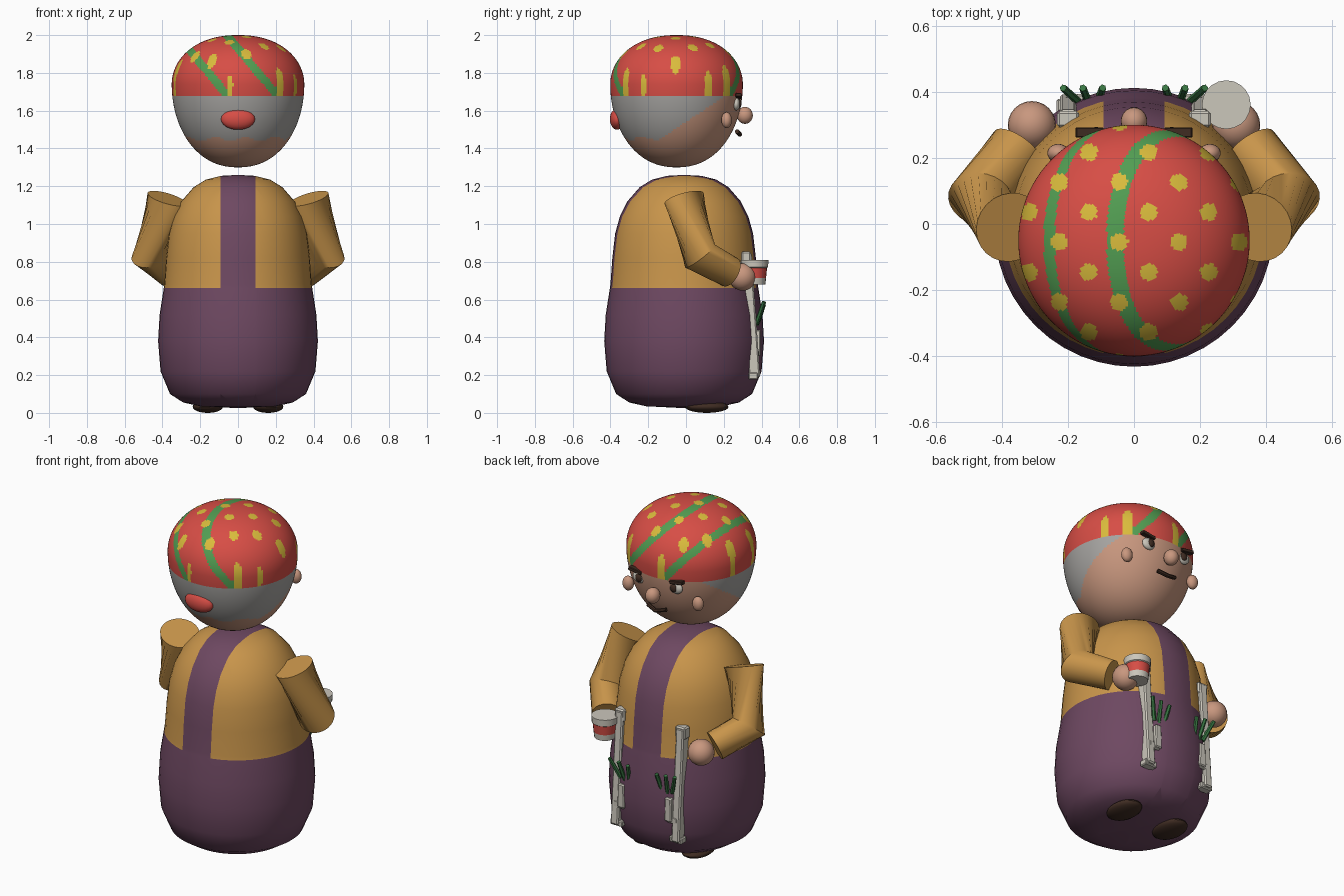
import bpy, bmesh
from math import pi, sin, cos
from mathutils import Vector, Matrix

cube = bpy.data.objects.get("Cube")
if cube:
    bpy.data.objects.remove(cube)


def material(name, rgb):
    m = bpy.data.materials.new(name)
    m.use_nodes = True
    m.diffuse_color = (*rgb, 1)
    bsdf = next(n for n in m.node_tree.nodes if n.type == 'BSDF_PRINCIPLED')
    bsdf.inputs["Base Color"].default_value = (*rgb, 1)
    return m


PURPLE = material("plum", (.155, .065, .12))
TAN = material("mustard", (.58, .30, .07))
SKIN = material("skin", (.58, .31, .21))
GREY = material("grey_hair", (.38, .37, .355))
RED = material("red", (.68, .075, .06))
GREEN = material("green", (.085, .34, .085))
YELLOW = material("yellow", (.70, .50, .045))
WHITE = material("off_white", (.60, .57, .50))
BROWN = material("dark_brown", (.05, .025, .016))
LEAF = material("leaf_green", (.04, .18, .055))


def finish(name, bm, mats, rule=None, sharp=0.7):
    """Turn the bmesh into an object, colour by rule, smooth but keep creases."""
    bmesh.ops.remove_doubles(bm, verts=bm.verts, dist=1e-5)
    bmesh.ops.recalc_face_normals(bm, faces=bm.faces)
    for f in bm.faces:
        f.smooth = True
        if rule:
            f.material_index = rule(f.calc_center_median())
    for e in bm.edges:
        e.smooth = len(e.link_faces) == 2 and e.calc_face_angle() < sharp
    mesh = bpy.data.meshes.new(name)
    bm.to_mesh(mesh)
    bm.free()
    for m in mats:
        mesh.materials.append(m)
    ob = bpy.data.objects.new(name, mesh)
    bpy.context.scene.collection.objects.link(ob)
    return ob


def loft(points, radii, sides, axis=None):
    """Capped rings along a path; a fixed axis makes a lathe."""
    bm = bmesh.new()
    pts = [Vector(p) for p in points]
    rings = []
    for i, (p, r) in enumerate(zip(pts, radii)):
        into = (p - pts[i - 1]).normalized() if i else Vector()
        out = (pts[i + 1] - p).normalized() if i + 1 < len(pts) else Vector()
        q = (axis or (into + out)).to_track_quat('Z', 'Y')
        rings.append([bm.verts.new(p + q @ Vector((r * cos(a), r * sin(a), 0)))
                      for a in (2 * pi * k / sides for k in range(sides))])
    for a, b in zip(rings, rings[1:]):
        for k in range(sides):
            n = (k + 1) % sides
            bm.faces.new((a[k], a[n], b[n], b[k]))
    for ring, r in ((rings[0], radii[0]), (rings[-1], radii[-1])):
        if r > 0:
            bm.faces.new(ring)
    return bm


def lathe(profile, sides, x=0, y=0):
    return loft([(x, y, z) for r, z in profile], [r for r, z in profile],
                sides, Vector((0, 0, 1)))


def ball(name, centre, size, mat, sides=24):
    bm = bmesh.new()
    bmesh.ops.create_uvsphere(bm, u_segments=sides, v_segments=sides // 2, radius=1,
                              matrix=Matrix.Translation(centre) @ Matrix.Diagonal((*size, 1)))
    return finish(name, bm, [mat])


def block(name, centre, size, mat, tilt=0, axis='Y', taper=1):
    bm = bmesh.new()
    bmesh.ops.create_cube(bm, size=1)
    for v in bm.verts:
        if v.co.z > 0:
            v.co.x *= taper
    bmesh.ops.transform(bm, verts=bm.verts, matrix=Matrix.Translation(centre)
                        @ Matrix.Rotation(tilt, 4, axis) @ Matrix.Diagonal((*size, 1)))
    bmesh.ops.bevel(bm, geom=bm.edges[:], offset=min(size) * .15, segments=1, affect='EDGES')
    return finish(name, bm, [mat], sharp=.3)


# Body: rounded robe with a shirt area and a central band
body = lathe([(0, .025), (.2, .035), (.29, .055), (.36, .10), (.41, .22), (.423, .38),
              (.415, .52), (.39, .68), (.38, .82), (.365, .95), (.34, 1.04), (.30, 1.12),
              (.235, 1.195), (.17, 1.235), (.09, 1.255), (0, 1.26)], 48, y=-.01)
for co, no in (((0, 0, .66), (0, 0, 1)), ((.092, 0, 0), (1, 0, 0)), ((-.092, 0, 0), (1, 0, 0))):
    bmesh.ops.bisect_plane(body, geom=body.verts[:] + body.edges[:] + body.faces[:],
                           plane_co=co, plane_no=no)
finish("body", body, [PURPLE, TAN], lambda c: int(c.z > .66 and abs(c.x) > .092))


# Head with hair and patterned cap, coloured by position
def head_colour(c):
    if c.z < 1.68:
        return int(c.z > max(1.45 + .012 * sin(c.x * 40), 1.54 + .66 * c.y))
    row = round((c.y + .055) / .091)
    shift = -.045 if row % 2 == 0 else .045
    col = round((c.x - shift) / .182)
    dx, dy = c.x - shift - col * .182, c.y + .055 - row * .091
    if dx * dx + dy * dy < .026 ** 2:
        return 4
    slant = c.x + .84 * c.z
    return 3 if min(abs(slant - 1.62), abs(slant - 1.357)) < .028 else 2


RINGS = 110
head_profile = []
for i in range(RINGS + 1):
    t = pi * (i / RINGS - .5)
    r = .351 * max(cos(t), 0) ** .9 if 0 < i < RINGS else 0
    head_profile.append((r, 1.74 + (.26 if t > 0 else .44) * sin(t)))
finish("head", lathe(head_profile, 200, y=-.05), [SKIN, GREY, RED, GREEN, YELLOW], head_colour)
ball("cap_bobble", (0, -.365, 1.555), (.09, .038, .056), RED)

# Face centre
ball("nose", (0, .312, 1.575), (.04, .042, .045), SKIN)
finish("mouth", loft([(-.06, .27, 1.49), (0, .285, 1.474), (.06, .27, 1.49)],
                     [.012] * 3, 8), [BROWN])

# Paired parts
for side, s in (("left", 1), ("right", -1)):
    ball(side + "_ear", (s * .23, .215, 1.55), (.033, .028, .042), SKIN)
    ball(side + "_eye", (s * .12, .266, 1.635), (.042, .02, .034), WHITE)
    ball(side + "_pupil", (s * .115, .28, 1.637), (.021, .014, .024), BROWN)
    block(side + "_eyebrow", (s * .135, .278, 1.677), (.085, .03, .02), BROWN, tilt=-s * .15)
    ball(side + "_foot", (s * .16, .11, .032), (.08, .115, .032), BROWN)

    # Bent sleeve and hand
    arm = [(s * .375, -.01, 1.135), (s * .465, .075, .83), (s * .355, .235, .745)]
    finish(side + "_sleeve", loft(arm, [.108, .1, .083], 24), [TAN])
    ball(side + "_hand", (s * .31, .30, .72), (.073, .073, .073), SKIN)

    # Pale stalk with a wide foot, a short stub and a tuft of blades
    block(side + "_stalk", (s * .2, .34, .515), (.05, .06, .66), WHITE, tilt=.07, axis='X')
    block(side + "_stalk_top", (s * .2, .318, .82), (.066, .05, .07), WHITE)
    block(side + "_stalk_foot", (s * .195, .355, .195), (.08, .05, .035), WHITE)
    block(side + "_stub", (s * .155, .375, .37), (.048, .04, .14), WHITE, taper=.8)
    block(side + "_stub_joint", (s * .175, .368, .31), (.07, .035, .04), WHITE)
    for i in range(3):
        base = (s * (.11 + .03 * i), .372, .45 + .01 * i)
        tip = (s * (.095 + .06 * i), .413, .575 + .007 * i)
        finish(f"{side}_blade_{i + 1}", loft([base, tip], [.012, .011], 6), [LEAF])

# Cup held in one hand
cup = lathe([(.058, .68), (.062, .715), (.067, .768), (.073, .772), (.074, .81)],
            20, x=.28, y=.362)
finish("cup", cup, [WHITE, RED], lambda c: int(.716 < c.z < .768))
